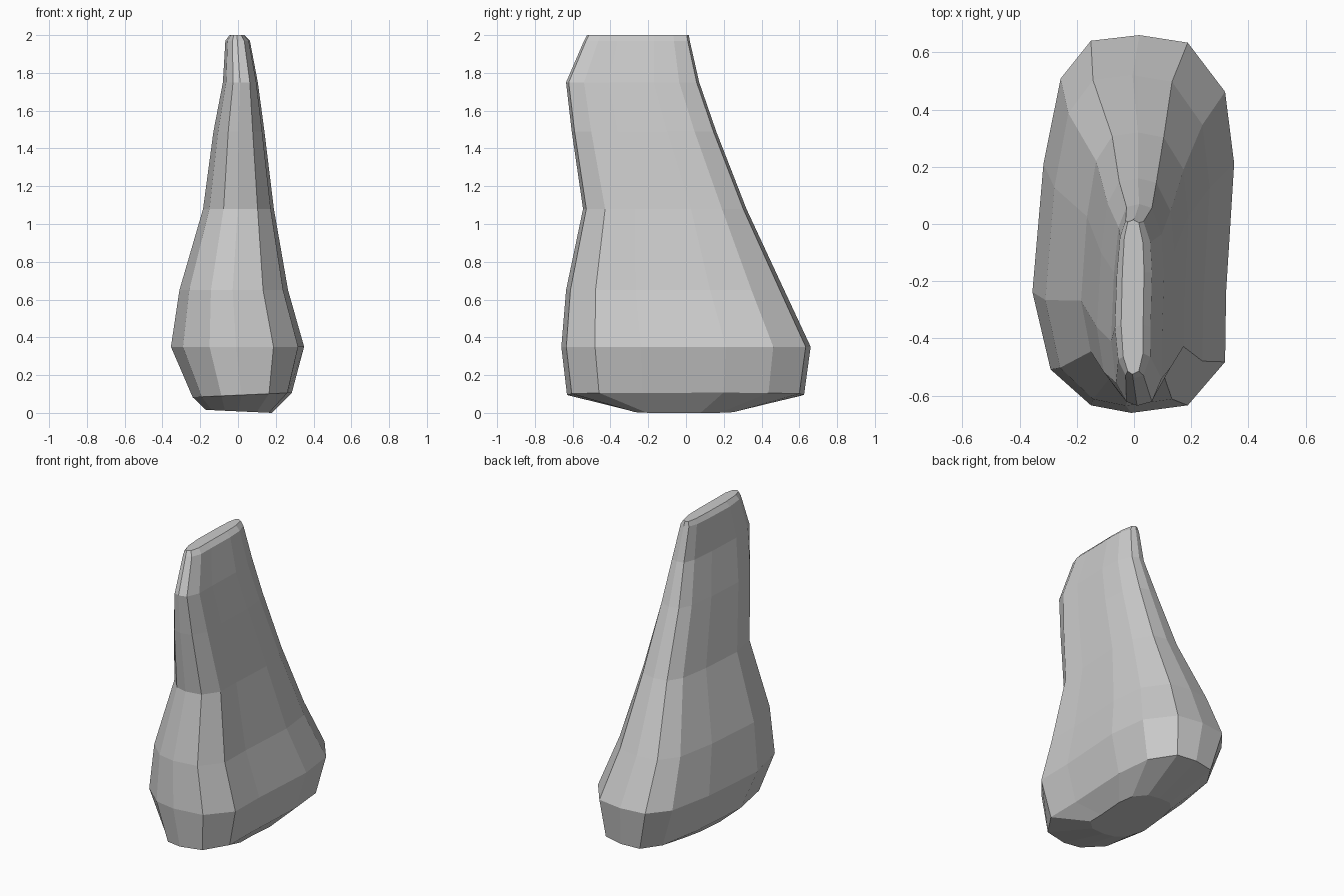
import bpy, bmesh

# Cross-section outline, counter-clockwise, normalised to -1..1
OUTLINE = [(0.06, 1.0), (-0.42, 0.97), (-0.72, 0.77), (-0.89, 0.32), (-1.0, -0.36),
           (-0.82, -0.77), (-0.42, -0.96), (-0.02, -1.0), (0.54, -0.96), (0.91, -0.73),
           (0.92, -0.36), (1.0, 0.32), (0.91, 0.70), (0.54, 0.96)]

# Levels: z, x min, x max, y min, y max, z rise from left to right
LEVELS = [(0.008, -0.17, 0.18, -0.28, 0.26, -0.008),
          (0.095, -0.24, 0.285, -0.63, 0.625, 0.012),
          (0.35, -0.355, 0.35, -0.66, 0.66, 0),
          (0.65, -0.31, 0.265, -0.635, 0.52, 0),
          (1.08, -0.185, 0.19, -0.545, 0.32, 0),
          (1.49, -0.13, 0.14, -0.605, 0.16, 0),
          (1.75, -0.08, 0.105, -0.635, 0.07, 0),
          (1.97, -0.067, 0.063, -0.54, 0.02, 0),
          (2.0, -0.045, 0.035, -0.525, 0.015, 0)]


def loft(name, levels):
    bm = bmesh.new()
    rings = []
    for z, x0, x1, y0, y1, tilt in levels:
        rings.append([bm.verts.new(((x0 + x1) / 2 + u * (x1 - x0) / 2,
                                    (y0 + y1) / 2 + v * (y1 - y0) / 2,
                                    z + tilt * u)) for u, v in OUTLINE])
    n = len(OUTLINE)
    for a, b in zip(rings, rings[1:]):
        for i in range(n):
            j = (i + 1) % n
            bm.faces.new((a[i], a[j], b[j], b[i]))
    bm.faces.new(rings[0][::-1])
    bm.faces.new(rings[-1])
    bmesh.ops.recalc_face_normals(bm, faces=bm.faces)
    mesh = bpy.data.meshes.new(name)
    bm.to_mesh(mesh)
    bm.free()
    obj = bpy.data.objects.new(name, mesh)
    bpy.context.collection.objects.link(obj)
    return obj


# Faceted standing stone: wide foot, waisted front, thin crest
loft("standing_stone", LEVELS)
